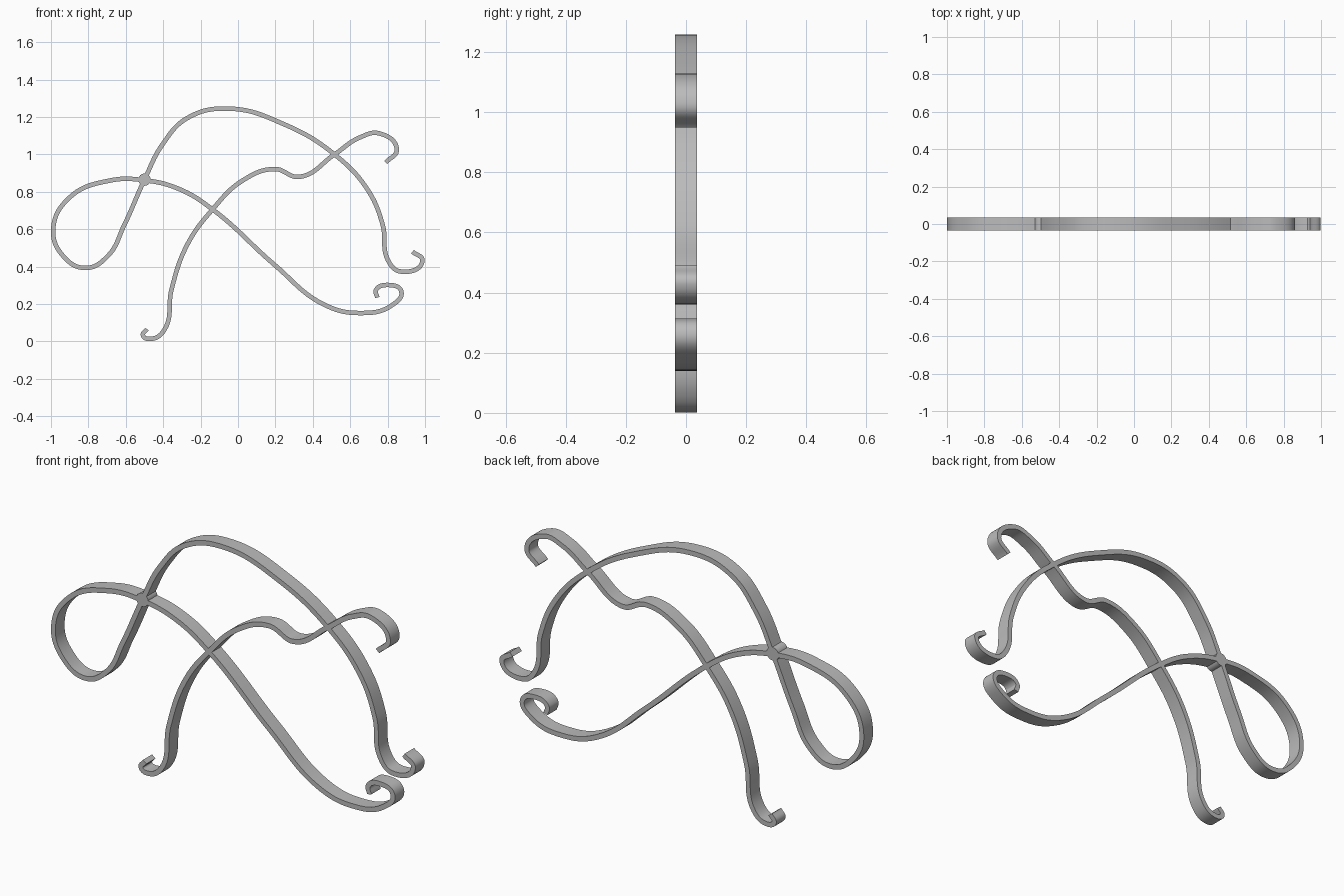
import bpy, math

if "Cube" in bpy.data.objects:
    bpy.data.objects.remove(bpy.data.objects["Cube"])

grey = bpy.data.materials.new("grey metal")
grey.diffuse_color = (0.5, 0.5, 0.5, 1)
grey.use_nodes = True
grey.node_tree.nodes["Principled BSDF"].inputs["Base Color"].default_value = grey.diffuse_color

DEPTH = 0.072      # strip width along y
THICK = 0.024      # strip thickness


def shade(obj):
    bpy.ops.object.select_all(action='DESELECT')
    obj.select_set(True)
    bpy.context.view_layer.objects.active = obj
    bpy.ops.object.shade_smooth_by_angle(angle=math.radians(35))


def strip(name, points):
    """Bent flat bar following a smooth path in the xz plane."""
    cu = bpy.data.curves.new(name + "_path", 'CURVE')
    cu.dimensions = '2D'
    cu.fill_mode = 'NONE'
    cu.extrude = DEPTH / 2
    cu.resolution_u = 10
    sp = cu.splines.new('BEZIER')
    sp.bezier_points.add(len(points) - 1)
    for bp, (x, z) in zip(sp.bezier_points, points):
        bp.co = (x, z, 0)
        bp.handle_left_type = bp.handle_right_type = 'AUTO'
    obj = bpy.data.objects.new(name, cu)
    bpy.context.collection.objects.link(obj)
    obj.rotation_euler.x = math.pi / 2
    bpy.ops.object.select_all(action='DESELECT')
    obj.select_set(True)
    bpy.context.view_layer.objects.active = obj
    bpy.ops.object.convert(target='MESH')
    obj = bpy.context.object
    obj.name = name
    # thicken the ribbon evenly to both sides
    mod = obj.modifiers.new("thickness", 'SOLIDIFY')
    mod.thickness = THICK
    mod.offset = 0
    mod.use_even_offset = True
    bpy.ops.object.modifier_apply(modifier=mod.name)
    obj.data.materials.clear()
    obj.data.materials.append(grey)
    shade(obj)


# long bar: lower hook, loop on the left, high arch, right hook
strip("looped_bar", [
    (0.745, 0.235), (0.738, 0.275), (0.80, 0.302), (0.873, 0.268),
    (0.822, 0.193), (0.65, 0.152), (0.46, 0.197), (0.195, 0.41),
    (-0.136, 0.706), (-0.31, 0.813), (-0.50, 0.862), (-0.687, 0.860),
    (-0.90, 0.77), (-0.988, 0.60), (-0.933, 0.455), (-0.815, 0.393),
    (-0.698, 0.455), (-0.607, 0.625), (-0.50, 0.865), (-0.404, 1.053),
    (-0.27, 1.195), (-0.05, 1.245), (0.249, 1.16), (0.516, 1.0),
    (0.692, 0.813), (0.773, 0.626), (0.805, 0.428), (0.87, 0.374),
    (0.986, 0.43), (0.933, 0.48)])

# short bar: bottom hook, wavy rise, upper right hook
strip("wavy_bar", [
    (-0.487, 0.066), (-0.508, 0.032), (-0.463, 0.014), (-0.395, 0.06),
    (-0.355, 0.28), (-0.27, 0.52), (-0.136, 0.706), (0.024, 0.86),
    (0.195, 0.922), (0.329, 0.88), (0.516, 1.0), (0.65, 1.09),
    (0.757, 1.112), (0.849, 1.027), (0.79, 0.957)])

# round pin where the loop closes
bpy.ops.mesh.primitive_cylinder_add(
    vertices=24, radius=0.033, depth=DEPTH,
    location=(-0.5, 0, 0.865), rotation=(math.pi / 2, 0, 0))
pin = bpy.context.object
pin.name = "joint_pin"
pin.data.materials.append(grey)
shade(pin)
